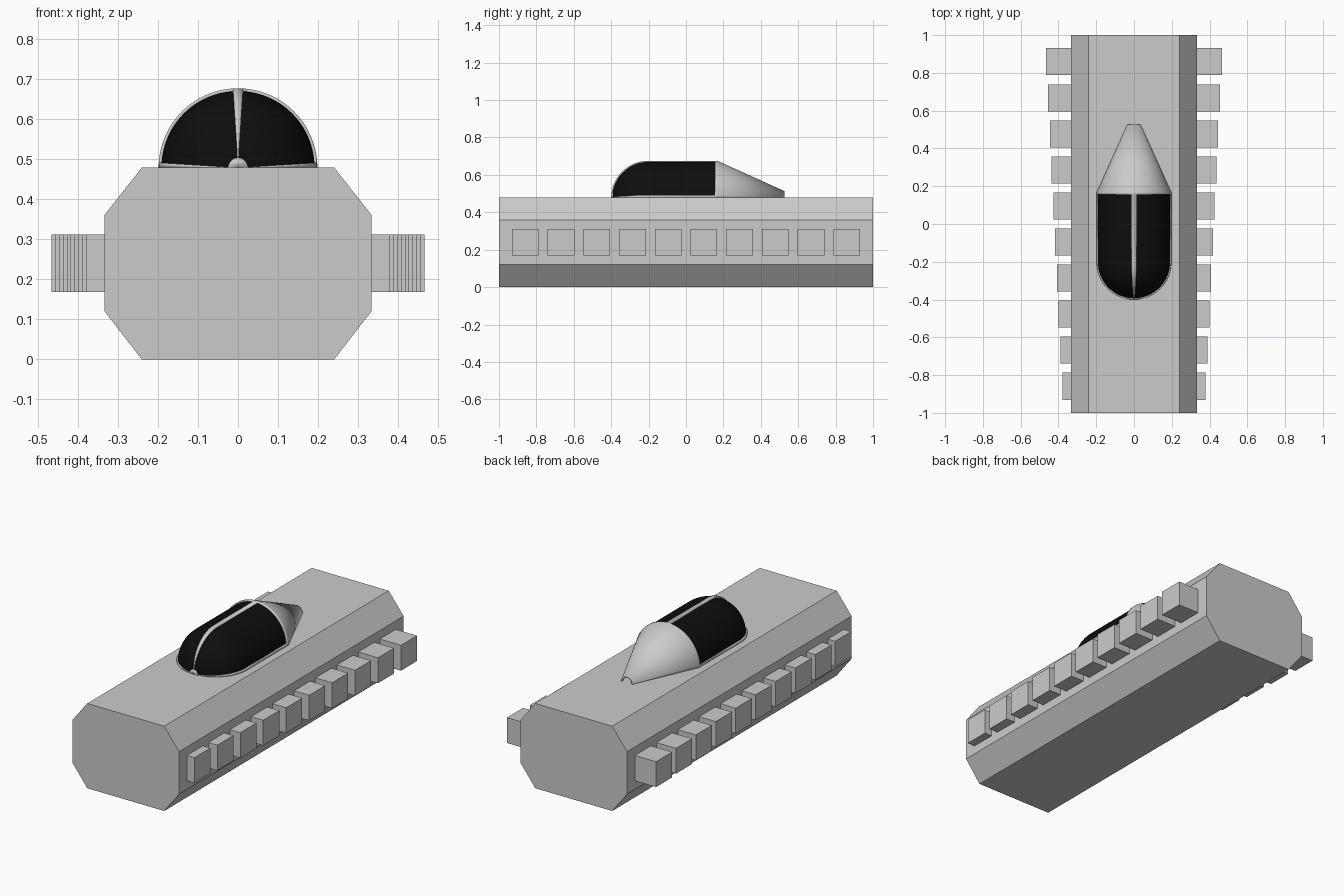
import bpy, bmesh, math

if "Cube" in bpy.data.objects:
    bpy.data.objects.remove(bpy.data.objects["Cube"])

DECK = 0.478      # height of the hull's top deck
R = 0.198         # canopy radius
NOSE_Y = -0.202   # centre of the rounded canopy nose


def finish(bm, name):
    mesh = bpy.data.meshes.new(name)
    bm.to_mesh(mesh)
    bm.free()
    obj = bpy.data.objects.new(name, mesh)
    bpy.context.collection.objects.link(obj)
    return obj


def smooth(obj, angle):
    bpy.ops.object.select_all(action='DESELECT')
    obj.select_set(True)
    bpy.context.view_layer.objects.active = obj
    bpy.ops.object.shade_smooth_by_angle(angle=math.radians(angle))


def half_revolve(name, profile, angles, keep=lambda y, a: True):
    """Sweep (y, radius) points over the deck, keeping only the wanted faces."""
    bm = bmesh.new()
    grid = [[bm.verts.new((r * math.cos(a), y, DECK + r * math.sin(a))) for a in angles]
            for y, r in profile]
    for i in range(len(profile) - 1):
        for j in range(len(angles) - 1):
            y = (profile[i][0] + profile[i + 1][0]) / 2
            if keep(y, (angles[j] + angles[j + 1]) / 2):
                bm.faces.new((grid[i][j], grid[i + 1][j], grid[i + 1][j + 1], grid[i][j + 1]))
    bmesh.ops.delete(bm, geom=[v for v in bm.verts if not v.link_faces], context='VERTS')
    bmesh.ops.remove_doubles(bm, verts=bm.verts, dist=1e-5)
    return finish(bm, name)


def nose(radius, steps):
    return [(NOSE_Y - radius * math.cos(t), radius * math.sin(t)) for t in steps]


# Hull: chamfered octagonal bar
bm = bmesh.new()
right = [(0.24, 0), (0.333, 0.12), (0.333, 0.36), (0.24, DECK)]
outline = right + [(-x, z) for x, z in reversed(right)]
end = bm.faces.new([bm.verts.new((x, -1, z)) for x, z in outline])
ext = bmesh.ops.extrude_face_region(bm, geom=[end])
bmesh.ops.translate(bm, vec=(0, 2, 0),
                    verts=[v for v in ext['geom'] if isinstance(v, bmesh.types.BMVert)])
bmesh.ops.recalc_face_normals(bm, faces=bm.faces)
finish(bm, "hull")

# Side blocks: rows of cubes stepping outward toward the rear
for side, label in ((1, "right"), (-1, "left")):
    bm = bmesh.new()
    for i in range(10):
        cube = bmesh.ops.create_cube(bm, size=0.143)
        bmesh.ops.translate(bm, verts=cube['verts'],
                            vec=(side * (0.308 + 0.0095 * i), -0.859 + 0.1909 * i, 0.24))
    finish(bm, label + "_side_blocks")

# Canopy frame and rear cone: thin shell with the window panels left open
rib = math.radians(3.6)
cap = 0.126
mid = math.pi / 2
panel = [rib + (mid - 2 * rib) * k / 16 for k in range(17)]
angles = [0] + panel + [math.pi - a for a in reversed(panel)] + [math.pi]
steps = [0] + [cap + (mid - cap) * k / 16 for k in range(17)]


def is_frame(y, a):
    in_rib = a < rib or a > math.pi - rib or abs(a - mid) < rib
    return in_rib or y > 0.155 or y < NOSE_Y - R * math.cos(cap)


frame = half_revolve("canopy_frame",
                     nose(R, steps) + [(0.155, R), (0.167, R), (0.527, 0.035)],
                     angles, is_frame)
shell = frame.modifiers.new("thickness", 'SOLIDIFY')
shell.thickness = 0.009
shell.offset = -1
smooth(frame, 25)

# Canopy glass: dark surface set just inside the frame
glass = half_revolve("canopy_glass", nose(R - 0.007, steps) + [(0.162, R - 0.007)], angles)
black = bpy.data.materials.new("black_glass")
black.diffuse_color = (0.004, 0.004, 0.004, 1)
black.use_nodes = True
black.node_tree.nodes["Principled BSDF"].inputs["Base Color"].default_value = black.diffuse_color
glass.data.materials.append(black)
smooth(glass, 30)
